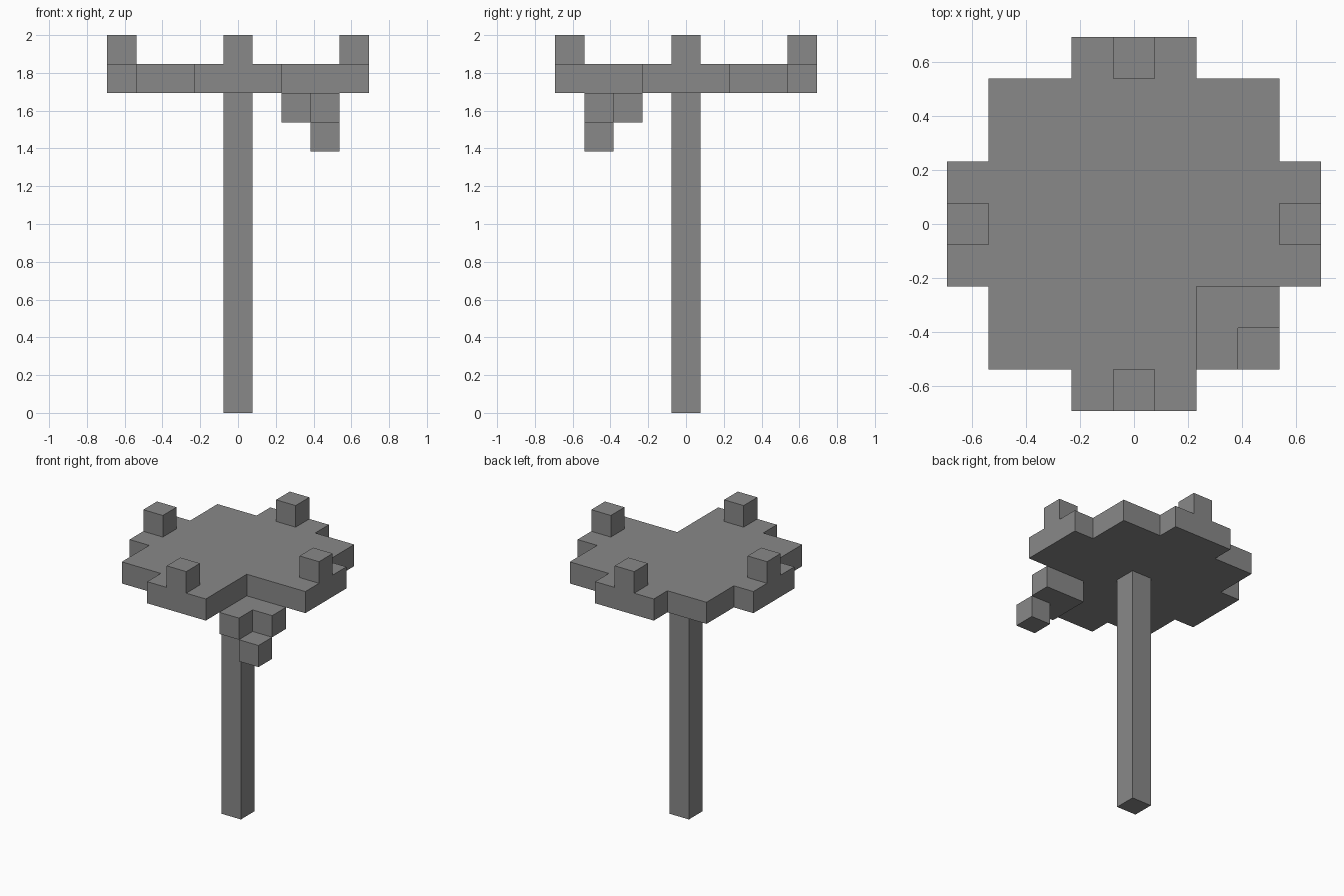
import bpy
import bmesh
from mathutils import Matrix, Vector

if "Cube" in bpy.data.objects:
    bpy.data.objects.remove(bpy.data.objects["Cube"], do_unlink=True)

U = 2 / 13  # one block

grey = bpy.data.materials.new("stone_grey")
grey.use_nodes = True
grey.diffuse_color = (0.25, 0.25, 0.25, 1)
grey.node_tree.nodes["Principled BSDF"].inputs["Base Color"].default_value = grey.diffuse_color


def prism(name, outline, bottom, top):
    """Extrude a counter-clockwise outline, measured in blocks."""
    bm = bmesh.new()
    face = bm.faces.new([bm.verts.new((x * U, y * U, bottom * U)) for x, y in outline])
    new = bmesh.ops.extrude_face_region(bm, geom=[face], use_keep_orig=True)["geom"]
    verts = [v for v in new if isinstance(v, bmesh.types.BMVert)]
    bmesh.ops.translate(bm, verts=verts, vec=(0, 0, (top - bottom) * U))
    bmesh.ops.recalc_face_normals(bm, faces=bm.faces)
    mesh = bpy.data.meshes.new(name)
    bm.to_mesh(mesh)
    bm.free()
    mesh.materials.append(grey)
    obj = bpy.data.objects.new(name, mesh)
    bpy.context.collection.objects.link(obj)
    return obj


def block(name, x, y, bottom, top):
    h = 0.5
    return prism(name, [(x - h, y - h), (x + h, y - h), (x + h, y + h), (x - h, y + h)], bottom, top)


# Central column
block("column", 0, 0, 0, 11)

# Stepped platform: three full corners, one corner broken away
full_corner = [(4.5, 1.5), (3.5, 1.5), (3.5, 3.5), (1.5, 3.5), (1.5, 4.5)]
broken_corner = [(4.5, 1.5), (1.5, 1.5), (1.5, 4.5)]
outline = []
for i, corner in enumerate([full_corner] * 3 + [broken_corner]):
    turn = Matrix(((0, -1), (1, 0)))
    for point in corner:
        p = Vector(point)
        for _ in range(i):
            p = turn @ p
        outline.append((p.x, p.y))
prism("platform", outline, 11, 12)

# Upright blocks on the four edges
for name, x, y in (("left", 4, 0), ("right", -4, 0), ("back", 0, 4), ("front", 0, -4)):
    block(name + "_edge_block", x, y, 12, 13)

# Sunken steps below the broken corner
prism("upper_step", [(1.5, -3.5), (2.5, -3.5), (2.5, -2.5), (3.5, -2.5), (3.5, -1.5), (1.5, -1.5)], 10, 11)
block("lower_step", 3, -3, 9, 10)
